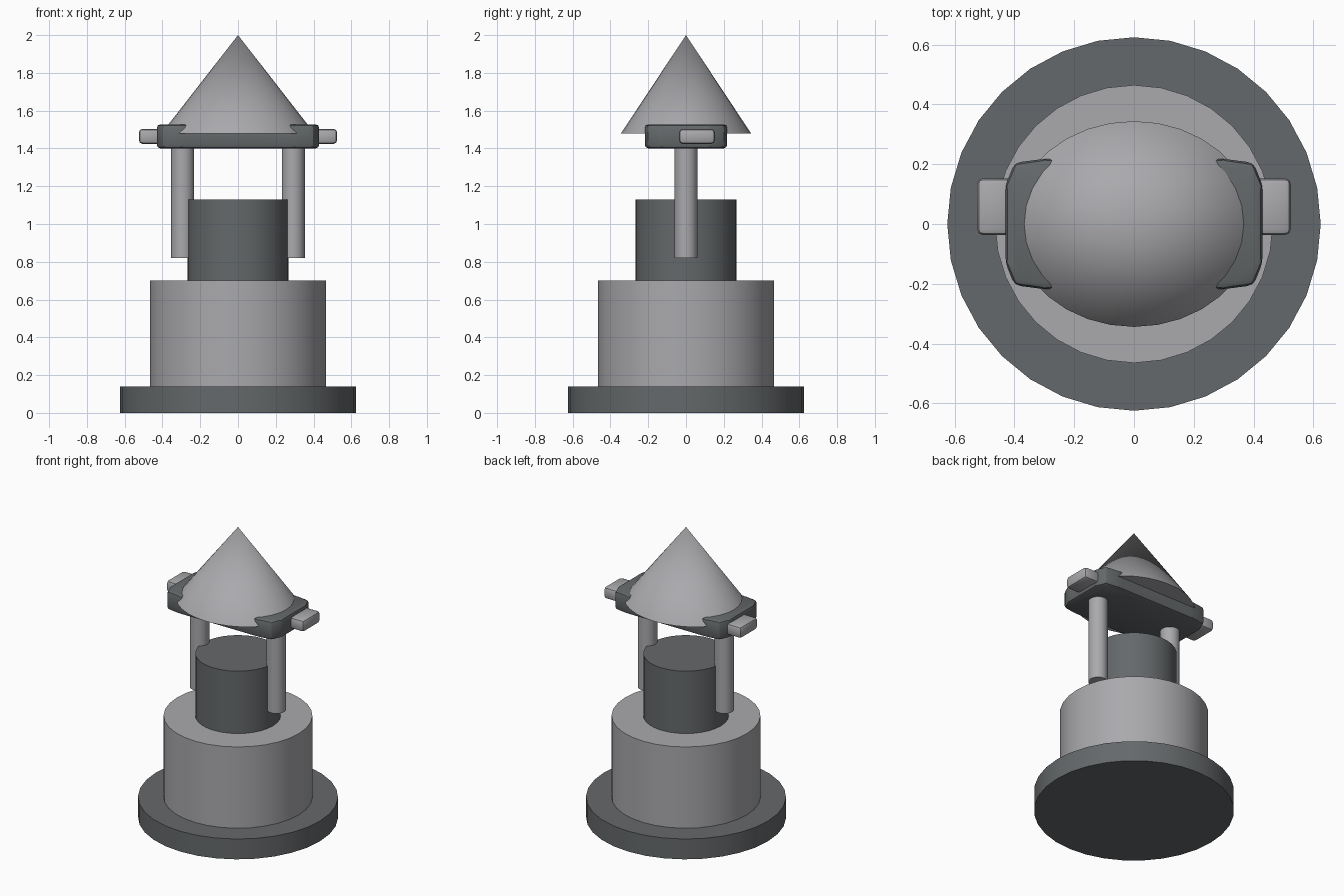
import bpy
import bmesh
from mathutils import Matrix, Vector

default_cube = bpy.data.objects.get("Cube")
if default_cube:
    bpy.data.objects.remove(default_cube, do_unlink=True)


def make_material(name, colour):
    mat = bpy.data.materials.new(name)
    mat.use_nodes = True
    mat.diffuse_color = colour
    mat.node_tree.nodes["Principled BSDF"].inputs["Base Color"].default_value = colour
    return mat


light_grey = make_material("light grey", (0.40, 0.40, 0.42, 1))
dark_grey = make_material("dark grey", (0.13, 0.14, 0.145, 1))


def finish(name, bm, mat, bevel=0.0):
    """Turn a bmesh into a smooth shaded object with an optional rounded edge."""
    bmesh.ops.recalc_face_normals(bm, faces=bm.faces)
    if bevel:
        bmesh.ops.bevel(bm, geom=bm.edges[:], offset=bevel, segments=2,
                        profile=0.5, affect='EDGES', clamp_overlap=True)
    mesh = bpy.data.meshes.new(name)
    bm.to_mesh(mesh)
    bm.free()
    mesh.materials.append(mat)
    obj = bpy.data.objects.new(name, mesh)
    bpy.context.collection.objects.link(obj)
    bpy.ops.object.select_all(action='DESELECT')
    obj.select_set(True)
    bpy.context.view_layer.objects.active = obj
    bpy.ops.object.shade_smooth_by_angle()
    return obj


def round_part(name, mat, radius, bottom, top, x=0.0, top_radius=None, y_scale=1.0):
    """Cylinder or cone standing between two heights."""
    bm = bmesh.new()
    bmesh.ops.create_cone(bm, cap_ends=True, segments=32, radius1=radius,
                          radius2=radius if top_radius is None else top_radius,
                          depth=top - bottom)
    bmesh.ops.remove_doubles(bm, verts=bm.verts, dist=1e-5)
    bmesh.ops.scale(bm, vec=(1, y_scale, 1), verts=bm.verts)
    bmesh.ops.translate(bm, vec=(x, 0, (bottom + top) / 2), verts=bm.verts)
    return finish(name, bm, mat)


# Stacked drums
round_part("base_disc", dark_grey, 0.625, 0, 0.14)
round_part("main_drum", light_grey, 0.465, 0.14, 0.70)
round_part("upper_drum", dark_grey, 0.267, 0.70, 1.13)

# Oval pointed roof
round_part("roof_cone", light_grey, 0.405, 1.48, 2.0, top_radius=0, y_scale=0.85)

# Roof plate with clipped corners
corner = [(0.43, 0.13), (0.40, 0.205), (0.30, 0.218)]
outline = (corner + [(-x, y) for x, y in reversed(corner)]
           + [(-x, -y) for x, y in corner] + [(x, -y) for x, y in reversed(corner)])
bm = bmesh.new()
face = bm.faces.new([bm.verts.new((x, y, 1.40)) for x, y in outline])
extruded = bmesh.ops.extrude_face_region(bm, geom=[face])["geom"]
bmesh.ops.translate(bm, vec=(0, 0, 0.128),
                    verts=[v for v in extruded if isinstance(v, bmesh.types.BMVert)])
finish("roof_plate", bm, dark_grey, bevel=0.02)

# Posts and end handles, one on each side
for side, sign in (("left", 1), ("right", -1)):
    round_part(side + "_post", light_grey, 0.061, 0.82, 1.42, x=sign * 0.293)
    bm = bmesh.new()
    bmesh.ops.create_cube(bm, size=1, matrix=Matrix.LocRotScale(
        Vector((sign * 0.465, 0.058, 1.464)), None, Vector((0.12, 0.19, 0.08))))
    finish(side + "_handle", bm, light_grey, bevel=0.02)
